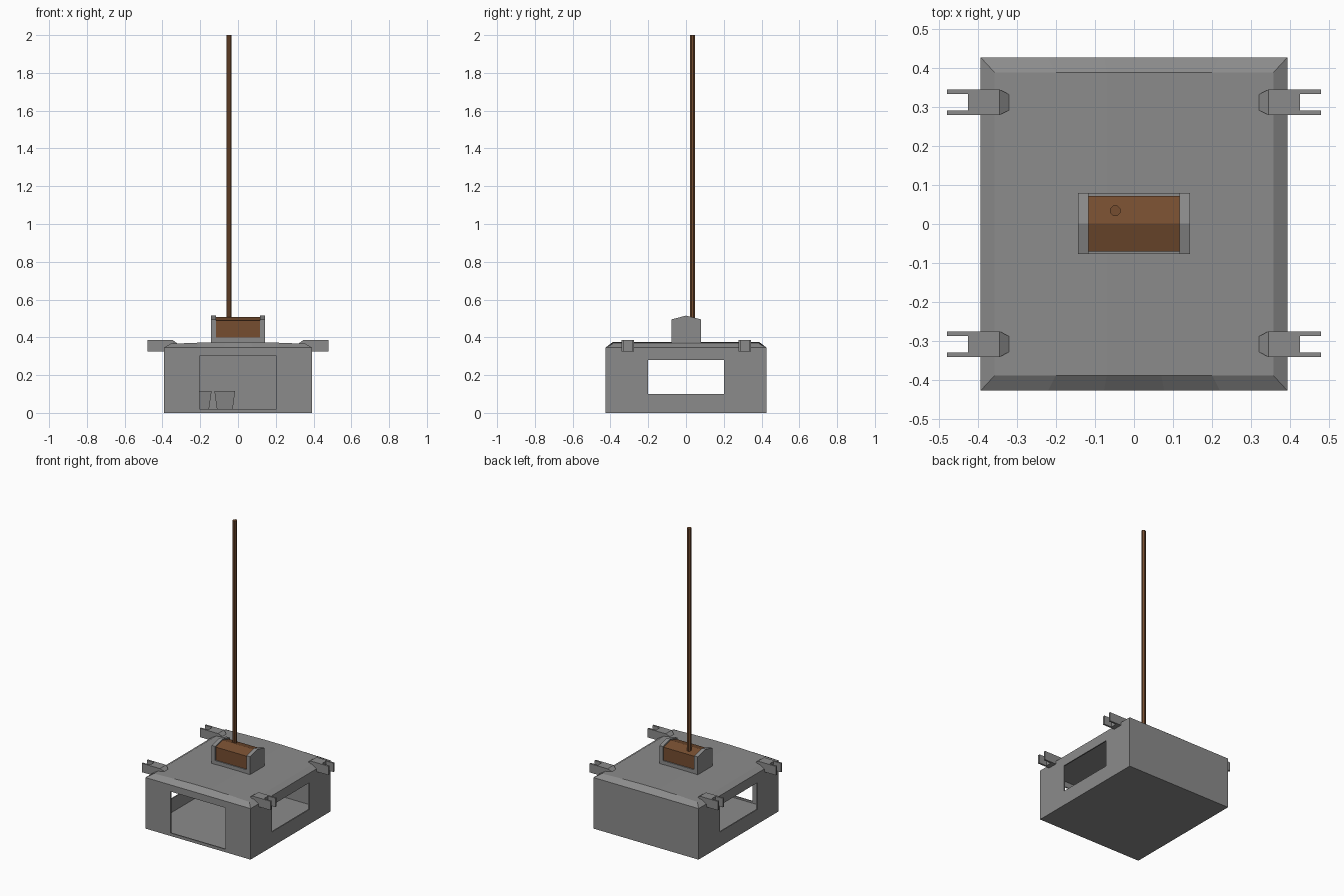
import bpy, bmesh
from math import pi
from mathutils import Vector

cube = bpy.data.objects.get("Cube")
if cube:
    bpy.data.objects.remove(cube, do_unlink=True)


def material(name, rgb):
    m = bpy.data.materials.new(name)
    m.use_nodes = True
    m.diffuse_color = (*rgb, 1)
    m.node_tree.nodes["Principled BSDF"].inputs["Base Color"].default_value = (*rgb, 1)
    return m


GREY = material("stone grey", (0.26, 0.26, 0.26))
BROWN = material("wood brown", (0.18, 0.075, 0.03))


def finish(name, bm, mat):
    bmesh.ops.recalc_face_normals(bm, faces=bm.faces)
    me = bpy.data.meshes.new(name)
    bm.to_mesh(me)
    bm.free()
    me.materials.append(mat)
    ob = bpy.data.objects.new(name, me)
    bpy.context.collection.objects.link(ob)
    return ob


def box(name, lo, hi, mat):
    lo, hi = Vector(lo), Vector(hi)
    bm = bmesh.new()
    bmesh.ops.create_cube(bm, size=1)
    for v in bm.verts:
        v.co = (lo + hi) / 2 + v.co * (hi - lo)
    return finish(name, bm, mat)


def extrude(name, points, offset, mat):
    """Solid made from a flat outline pushed along an offset."""
    bm = bmesh.new()
    face = bm.faces.new([bm.verts.new(p) for p in points])
    new = bmesh.ops.extrude_face_region(bm, geom=[face])["geom"]
    moved = [g for g in new if isinstance(g, bmesh.types.BMVert)]
    bmesh.ops.translate(bm, verts=moved, vec=offset)
    return finish(name, bm, mat)


def cut(target, cutter):
    cutter.hide_render = True
    mod = target.modifiers.new("opening", "BOOLEAN")
    mod.operation = "DIFFERENCE"
    mod.solver = "EXACT"
    mod.object = cutter
    bpy.context.view_layer.objects.active = target
    bpy.ops.object.modifier_apply(modifier=mod.name)
    bpy.data.objects.remove(cutter, do_unlink=True)


# Hollow body with a front doorway and a window through both sides
WX, WY, EAVE, T = 0.393, 0.427, 0.345, 0.008
body = box("body_walls", (-WX, -WY, 0), (WX, WY, EAVE), GREY)
cut(body, box("room", (T - WX, T - WY, T), (WX - T, WY - T, EAVE - T), GREY))
cut(body, box("doorway", (-0.205, -0.5, 0.02), (0.205, -0.3, 0.3), GREY))
cut(body, box("side_windows", (-0.6, -0.2, 0.1), (0.6, 0.2, 0.28), GREY))

# Roof: gently arched top with sloping hipped edges
RX, RY = 0.357, 0.388
arch = [(-RX, 0.366), (-0.2, 0.372), (-0.07, 0.375), (0.07, 0.375), (0.2, 0.372), (RX, 0.366)]
bm = bmesh.new()
rows = []
for side in (-1, 1):
    top = [bm.verts.new((x, side * RY, z)) for x, z in arch]
    low = [bm.verts.new((x * WX / RX, side * WY, EAVE)) for x, z in arch]
    rows.append((top, low))
(front_top, front_low), (back_top, back_low) = rows
for a, b in ((front_low, front_top), (front_top, back_top), (back_top, back_low)):
    for i in range(len(arch) - 1):
        bm.faces.new((a[i], a[i + 1], b[i + 1], b[i]))
for i in (0, -1):
    bm.faces.new((front_low[i], front_top[i], back_top[i], back_low[i]))
finish("roof", bm, GREY)

# Forked corner brackets, pointed on the inner end
for sx, xname in ((-1, "right"), (1, "left")):
    for y, yname in ((-0.308, "front"), (0.312, "back")):
        name = f"{yname}_{xname}_bracket"
        bm = bmesh.new()
        rings = []
        for x, half, top in ((0.32, 0.02, 0.367), (0.345, 0.033, 0.385), (0.425, 0.033, 0.385)):
            rings.append([bm.verts.new((sx * x, y + dy, z)) for dy, z in
                          ((-half, 0.325), (half, 0.325), (half, top), (-half, top))])
        for a, b in zip(rings, rings[1:]):
            for i in range(4):
                j = (i + 1) % 4
                bm.faces.new((a[i], a[j], b[j], b[i]))
        bm.faces.new(rings[0])
        bm.faces.new(rings[-1])
        finish(name, bm, GREY)
        for k in (-1, 1):
            ys = sorted((y + k * 0.021, y + k * 0.033))
            xs = sorted((sx * 0.425, sx * 0.48))
            box(name + "_prong", (xs[0], ys[0], 0.325), (xs[1], ys[1], 0.385), GREY)

# Rooftop ridge box: grey base and gabled ends around a wooden core
box("ridge_base", (-0.12, -0.077, 0.36), (0.12, 0.079, 0.4), GREY)


def gable(x, half, low, eave, peak):
    c = 0.001
    return [(x, c - half, low), (x, c + half, low), (x, c + half, eave),
            (x, c, peak), (x, c - half, eave)]


for name, x in (("right_gable_end", -0.143), ("left_gable_end", 0.117)):
    extrude(name, gable(x, 0.078, 0.36, 0.495, 0.515), (0.026, 0, 0), GREY)
extrude("wooden_core", gable(-0.117, 0.071, 0.39, 0.488, 0.508), (0.234, 0, 0), BROWN)

# Tall wooden pole
bm = bmesh.new()
bmesh.ops.create_cone(bm, cap_ends=True, segments=8, radius1=0.0145, radius2=0.0145, depth=1.55)
pole = finish("pole", bm, BROWN)
pole.location = (-0.048, 0.034, 1.225)
pole.rotation_euler.z = pi / 8

# Two tapered tubs against the back wall inside
for i, x in enumerate((-0.195, -0.07)):
    bm = bmesh.new()
    bmesh.ops.create_cube(bm, size=1)
    for v in bm.verts:
        width = 0.11 if v.co.z > 0 else 0.08
        v.co = (x + v.co.x * width, 0.33 + v.co.y * width, 0.0615 + v.co.z * 0.107)
    finish(f"tub_{i + 1}", bm, GREY)
